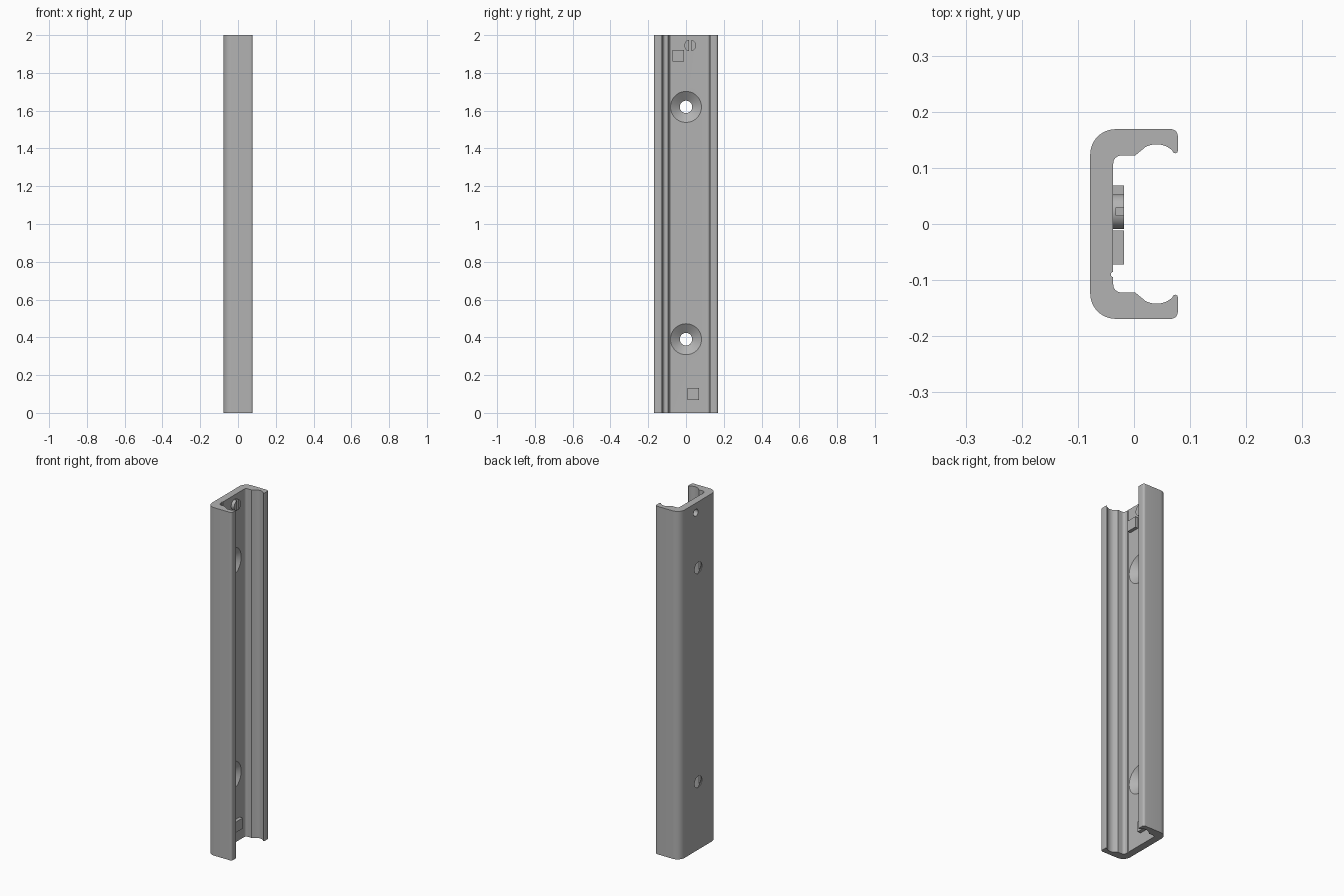
import bpy
import bmesh
from math import cos, sin, radians, pi
from mathutils import Matrix

if "Cube" in bpy.data.objects:
    bpy.data.objects.remove(bpy.data.objects["Cube"], do_unlink=True)

HEIGHT = 2.0
WEB_BACK, WEB_FACE = -0.078, -0.037
HOLE_HEIGHTS = (0.39, 1.62)
SCREW_Y, SCREW_Z = 0.022, 1.945

grey = bpy.data.materials.new("plain_grey")
grey.use_nodes = True
grey.diffuse_color = (0.45, 0.45, 0.45, 1)
grey.node_tree.nodes["Principled BSDF"].inputs["Base Color"].default_value = (0.45, 0.45, 0.45, 1)


def arc(cx, cy, r, start, end, steps=8):
    """Points on an arc, angles in degrees."""
    angles = [radians(start + (end - start) * i / steps) for i in range(steps + 1)]
    return [(cx + r * cos(a), cy + r * sin(a)) for a in angles]


def finish(name, bm):
    bmesh.ops.recalc_face_normals(bm, faces=bm.faces)
    mesh = bpy.data.meshes.new(name)
    bm.to_mesh(mesh)
    bm.free()
    mesh.materials.append(grey)
    obj = bpy.data.objects.new(name, mesh)
    bpy.context.collection.objects.link(obj)
    return obj


def box(name, x0, x1, y, z, wide, tall):
    bm = bmesh.new()
    place = Matrix.Translation(((x0 + x1) / 2, y, z)) @ Matrix.Diagonal((x1 - x0, wide, tall, 1))
    bmesh.ops.create_cube(bm, size=1, matrix=place)
    return finish(name, bm)


def turned(name, rings, y, z, sides=48):
    """Solid of revolution along x from (x, radius) rings."""
    bm = bmesh.new()
    loops = [[bm.verts.new((x, y + r * cos(2 * pi * i / sides), z + r * sin(2 * pi * i / sides)))
              for i in range(sides)] for x, r in rings]
    for a, b in zip(loops, loops[1:]):
        for i in range(sides):
            j = (i + 1) % sides
            bm.faces.new((a[i], a[j], b[j], b[i]))
    bm.faces.new(loops[0])
    bm.faces.new(loops[-1])
    return finish(name, bm)


def cut(target, cutters):
    """Subtract the cutters, then discard them."""
    for cutter in cutters:
        cutter.hide_render = True
        mod = target.modifiers.new("cut", "BOOLEAN")
        mod.operation = "DIFFERENCE"
        mod.solver = "EXACT"
        mod.object = cutter
    graph = bpy.context.evaluated_depsgraph_get()
    mesh = bpy.data.meshes.new_from_object(target.evaluated_get(graph))
    target.modifiers.clear()
    target.data = mesh
    for cutter in cutters:
        bpy.data.objects.remove(cutter, do_unlink=True)


# Channel rail: half of the cross-section, mirrored and extruded upwards
outer = arc(-0.033, 0.124, 0.045, 180, 90, 12) + arc(0.066, 0.157, 0.012, 90, 0)
lip = arc(0.0735, 0.1305, 0.0045, 0, -125, 6)
hollow = arc(0.04, 0.1, 0.042, 50, 118, 12)
inner = [(0.002, 0.122)] + arc(-0.023, 0.108, 0.014, 90, 180)
half = outer + lip + hollow + inner
groove = arc(WEB_FACE, -0.09, 0.0045, 90, 270)
loop = half + groove + [(x, -y) for x, y in reversed(half)]

bm = bmesh.new()
face = bm.faces.new([bm.verts.new((x, y, 0)) for x, y in loop])
walls = bmesh.ops.extrude_face_region(bm, geom=[face])["geom"]
bmesh.ops.translate(bm, vec=(0, 0, HEIGHT),
                    verts=[v for v in walls if isinstance(v, bmesh.types.BMVert)])
rail = finish("channel_rail", bm)

# Countersunk mounting holes and the small tapped hole
holes = [turned("hole_cutter", [(-0.1, 0.033), (-0.073, 0.033), (WEB_FACE, 0.082), (-0.03, 0.082)], 0, z)
         for z in HOLE_HEIGHTS]
holes.append(turned("tapped_hole_cutter", [(-0.1, 0.02), (-0.03, 0.02)], SCREW_Y, SCREW_Z))
cut(rail, holes)

# Slotted set screw seated on the web
screw = turned("set_screw", [(WEB_FACE - 0.001, 0.031), (-0.018, 0.031)], SCREW_Y, SCREW_Z)
cut(screw, [box("slot_cutter", -0.032, 0, SCREW_Y, SCREW_Z, 0.014, 0.1)])

# Square stop blocks
upper = box("upper_stop_block", WEB_FACE - 0.001, -0.018, -0.042, 1.89, 0.061, 0.061)
lower = box("lower_stop_block", WEB_FACE - 0.001, -0.018, 0.038, 0.1, 0.061, 0.061)

# Smooth curved faces, crisp edges
bpy.ops.object.select_all(action="DESELECT")
for obj in (rail, screw, upper, lower):
    obj.select_set(True)
bpy.context.view_layer.objects.active = rail
bpy.ops.object.shade_smooth_by_angle(angle=radians(30))
